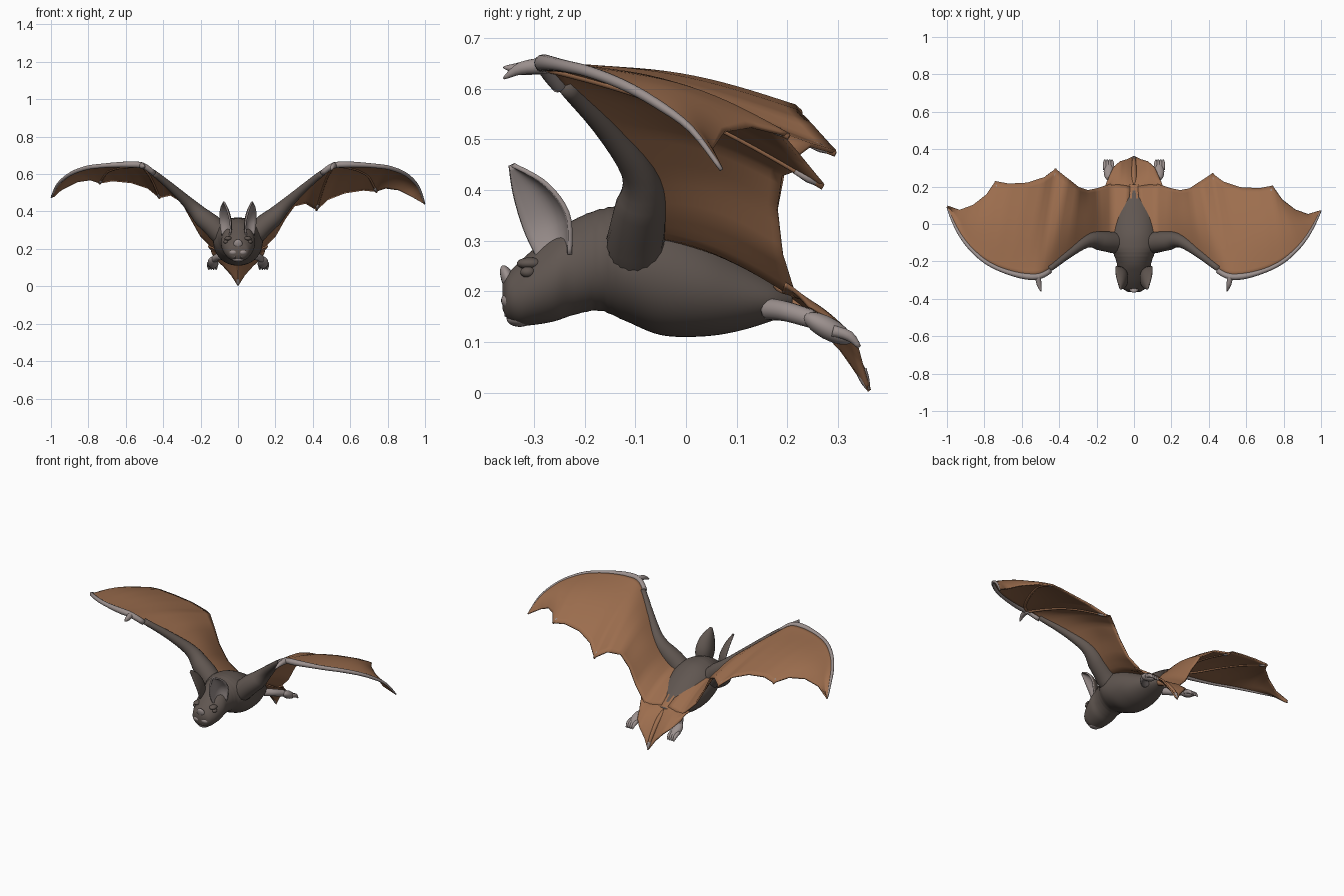
import bpy, math
from mathutils import Vector

if "Cube" in bpy.data.objects:
    bpy.data.objects.remove(bpy.data.objects["Cube"])

def material(name, rgb):
    m = bpy.data.materials.new(name)
    m.diffuse_color = (*rgb, 1)
    m.use_nodes = True
    m.node_tree.nodes["Principled BSDF"].inputs["Base Color"].default_value = m.diffuse_color
    return m

FUR = material("dark fur", (0.118, 0.094, 0.082))
SKIN = material("brown membrane", (0.335, 0.155, 0.076))
GREY = material("pale grey skin", (0.33, 0.28, 0.27))

def spline(pts, u):
    """Catmull-Rom point at u, measured in control points."""
    n = len(pts) - 1
    i = max(0, min(int(u), n - 1))
    t = u - i
    p = [Vector(pts[max(0, min(n, k))]) for k in (i - 1, i, i + 1, i + 2)]
    return 0.5 * (2 * p[1] + (p[2] - p[0]) * t + (2 * p[0] - 5 * p[1] + 4 * p[2] - p[3]) * t * t
                  + (3 * p[1] - p[0] - 3 * p[2] + p[3]) * t ** 3)

def linear(pts, u):
    i = min(int(u), len(pts) - 2)
    return Vector(pts[i]).lerp(Vector(pts[i + 1]), u - i)

def surface(name, rows, mats, closed=False, rule=None, thick=0, mirror=False, back=0):
    """Skin a grid of points; closed rows become a capped tube."""
    n = len(rows[0])
    verts = [tuple(p) for r in rows for p in r]
    faces = []
    for i in range(len(rows) - 1):
        for j in range(n if closed else n - 1):
            k = (j + 1) % n
            faces.append((i * n + j, i * n + k, (i + 1) * n + k, (i + 1) * n + j))
    if closed:
        faces.append(tuple(reversed(range(n))))
        faces.append(tuple(range((len(rows) - 1) * n, len(rows) * n)))
    me = bpy.data.meshes.new(name)
    me.from_pydata(verts, [], faces)
    for m in mats:
        me.materials.append(m)
    for f in me.polygons:
        f.use_smooth = True
        if rule:
            f.material_index = rule(f)
    ob = bpy.data.objects.new(name, me)
    bpy.context.collection.objects.link(ob)
    if thick:
        s = ob.modifiers.new("thickness", 'SOLIDIFY')
        s.thickness, s.offset = thick, 0
        s.material_offset = back
    if mirror:
        ob.modifiers.new("mirror", 'MIRROR')
    return ob

def tube(name, path, radii, mat, mirror=False, sides=12):
    path = [Vector(p) for p in path]
    rows = []
    for i, p in enumerate(path):
        d = (path[min(i + 1, len(path) - 1)] - path[max(i - 1, 0)]).normalized()
        a = d.cross(Vector((0.31, 0.1, 0.94))).normalized()
        b = d.cross(a)
        r = linear([(x, 0) for x in radii], i / (len(path) - 1) * (len(radii) - 1))[0]
        rows.append([p + r * (math.cos(t) * a + math.sin(t) * b)
                     for t in (2 * math.pi * k / sides for k in range(sides))])
    return surface(name, rows, [mat], closed=True, mirror=mirror)

def smooth_path(pts, n=12):
    return [spline(pts, i / n * (len(pts) - 1)) for i in range(n + 1)]

def blob(name, loc, scale, mat, mirror=False, tilt=0):
    bpy.ops.mesh.primitive_uv_sphere_add(segments=20, ring_count=12, radius=1)
    ob = bpy.context.object
    ob.name = name
    for v in ob.data.vertices:
        c = Vector([a * b for a, b in zip(v.co, scale)])
        y, z = c.y, c.z
        c.y, c.z = y * math.cos(tilt) - z * math.sin(tilt), y * math.sin(tilt) + z * math.cos(tilt)
        v.co = c + Vector(loc)
    ob.data.materials.append(mat)
    bpy.ops.object.shade_smooth()
    if mirror:
        ob.modifiers.new("mirror", 'MIRROR')

# Body and head: ellipses along y as (y, centre z, half width, half height)
STATIONS = [(-0.362, 0.19, 0.022, 0.025), (-0.352, 0.190, 0.052, 0.044), (-0.33, 0.195, 0.068, 0.062),
            (-0.30, 0.209, 0.08, 0.075), (-0.26, 0.228, 0.09, 0.087), (-0.22, 0.248, 0.09, 0.094),
            (-0.17, 0.262, 0.105, 0.1), (-0.12, 0.255, 0.13, 0.113), (-0.05, 0.236, 0.132, 0.122),
            (0.03, 0.215, 0.122, 0.104), (0.10, 0.197, 0.10, 0.076), (0.17, 0.185, 0.07, 0.043),
            (0.21, 0.182, 0.035, 0.022)]
rings = []
for i in range(73):
    y, zc, w, h = spline(STATIONS, i / 6)
    ruff = 1 + 0.015 * math.sin((y + 0.22) * 300) * max(0, 1 - abs(y + 0.17) / 0.05)  # neck folds
    rings.append([(w * ruff * math.cos(a), y, zc + h * ruff * math.sin(a)) for a in
                  (-2 * math.pi * k / 48 for k in range(48))])

def back_rule(f):
    x, y, z = f.center
    return int(y > -0.06 and abs(x) > 0.33 * (0.19 - y) and z > 0.33 - 0.7 * max(y - 0.02, 0))
surface("body", rings, [FUR, SKIN], closed=True, rule=back_rule)

# Face details
blob("nose_leaf", (0, -0.348, 0.218), (0.026, 0.014, 0.036), GREY, tilt=0.4)
blob("muzzle_pad", (0.024, -0.343, 0.182), (0.026, 0.022, 0.018), GREY, mirror=True)
blob("lower_lip", (0, -0.328, 0.146), (0.034, 0.026, 0.016), GREY)
blob("brow", (0.052, -0.308, 0.255), (0.02, 0.026, 0.012), FUR, mirror=True)
blob("eye", (0.064, -0.312, 0.238), (0.013, 0.015, 0.011), FUR, mirror=True)
tube("fang", [(0.016, -0.355, 0.172), (0.016, -0.357, 0.15)], [0.005, 0.001], GREY, mirror=True)

# Ears: cupped leaves opening forward and outward
ear = []
across, out = Vector((0.55, 0.8, 0.3)), Vector((0.75, -0.6, -0.2))
for i in range(15):
    t = i / 14
    mid = spline([(0.068, -0.258, 0.262), (0.069, -0.276, 0.335), (0.074, -0.308, 0.4), (0.076, -0.345, 0.448)], t * 3)
    w = spline([(0.036, 0), (0.054, 0), (0.04, 0), (0.005, 0)], t * 3)[0]
    ear.append([mid + across * w * s - out * w * 0.6 * (1 - s * s)
                for s in (k / 5 - 1 for k in range(11))])
ear_ob = surface("ear", ear, [GREY, FUR], thick=0.009, back=1, mirror=True)
if ear_ob.data.polygons[70].normal.dot(out) < 0:
    ear_ob.data.flip_normals()

# Wings: paired leading and trailing edge points, from the body to the tip
LEAD = [(0.05, -0.14, 0.31), (0.12, -0.14, 0.32), (0.18, -0.1, 0.36), (0.25, -0.1, 0.43), (0.35, -0.17, 0.522),
        (0.45, -0.25, 0.605), (0.51, -0.28, 0.645), (0.58, -0.28, 0.651), (0.66, -0.262, 0.649),
        (0.74, -0.232, 0.643), (0.81, -0.19, 0.633), (0.88, -0.125, 0.608), (0.93, -0.06, 0.572),
        (0.97, 0.01, 0.52), (0.998, 0.07, 0.44)]
TRAIL = [(0.02, 0.2, 0.205), (0.12, 0.215, 0.19), (0.2, 0.19, 0.27), (0.25, 0.18, 0.36), (0.3, 0.19, 0.43),
         (0.36, 0.23, 0.445), (0.42, 0.27, 0.41), (0.48, 0.225, 0.465), (0.57, 0.195, 0.5),
         (0.67, 0.19, 0.515), (0.74, 0.203, 0.508), (0.79, 0.13, 0.525), (0.86, 0.075, 0.515),
         (0.93, 0.05, 0.48), (0.998, 0.07, 0.44)]

def wing_point(u, v, side):
    p = spline(LEAD, u).lerp(linear(TRAIL, u), v)
    p.z += 0.03 * math.sin(math.pi * v) * min(1, (14 - u) / 4)
    if side < 0:  # the left wing is held slightly higher and further back
        k = max(0, min(1, (u - 3) / 3))
        tip = max(0, (u - 10) / 4)
        lift = k * max(v ** 1.5, tip ** 3 * 0.8)
        p += Vector((0, 0.025, 0.065 - 0.02 * max(0, min(1, (u - 6) / 4)))) * lift
    p.x *= side
    return p

for side, label in ((1, "right"), (-1, "left")):
    rows = [[wing_point(i / 4, j / 16, side) for j in range(17)] for i in range(57)]
    surface(label + "_wing_membrane", rows, [SKIN, FUR], thick=0.008,
            rule=lambda f: int(f.index % 16 < 3.6 - 0.2 * (f.index // 16)))
    # arm grows out of a broad shoulder and thins towards the wrist
    shoulder = [(x * side, y, z) for x, y, z in
                ((0.04, -0.09, 0.235), (0.075, -0.098, 0.265), (0.11, -0.1, 0.298), (0.145, -0.094, 0.333))]
    tube(label + "_arm", shoulder + [wing_point(2.1 + i / 4, 0.03, side) for i in range(13)],
         [0.06, 0.056, 0.045, 0.033, 0.024, 0.019, 0.016], FUR, sides=20)
    tube(label + "_hand_edge", [wing_point(5 + i / 4, 0, side) for i in range(37)],
         [0.015, 0.017, 0.012, 0.011, 0.009, 0.004], GREY)
    # finger bones running under the membrane, with pale tips
    for n, end in (("outer", 10), ("inner", 6)):
        path = [wing_point(6 + (end - 6) * (i / 20) ** 0.6, i / 20, side) - Vector((0, 0, 0.004))
                for i in range(21)]
        tube(f"{label}_{n}_finger", path, [0.008, 0.006, 0.006], SKIN, sides=8)
        tube(f"{label}_{n}_finger_tip", path[18:], [0.007, 0.009, 0.003], GREY, sides=8)
    # thumb claw
    tube(label + "_thumb", smooth_path([(0.515 * side, -0.275, 0.646), (0.507 * side, -0.325, 0.64),
                                        (0.497 * side, -0.36, 0.62 if side > 0 else 0.642)], 8),
         [0.018, 0.013, 0.002], GREY)

# Tail membrane: from the rump to the scalloped rear edge
FRONT = [(0, 0.16, 0.222), (0.04, 0.17, 0.217), (0.08, 0.18, 0.205), (0.12, 0.19, 0.2), (0.16, 0.195, 0.215)]
REAR = [(0, 0.362, 0.004), (0.035, 0.345, 0.06), (0.075, 0.333, 0.105), (0.11, 0.3, 0.135), (0.135, 0.24, 0.17)]
rows = []
for i in range(17):
    row = []
    for j in range(13):
        p = linear(FRONT, i / 4).lerp(linear(REAR, i / 4), j / 12)
        p.z += 0.028 * math.sin(math.pi * j / 12) * (1 - i / 20)
        row.append(p)
    rows.append(row)
surface("tail_membrane", rows, [SKIN], thick=0.008, mirror=True)
TAIL = [(0, 0.16, 0.195), (0, 0.25, 0.153), (0, 0.315, 0.088), (0, 0.345, 0.045), (0, 0.36, 0.006)]
tube("tail", smooth_path(TAIL), [0.018, 0.015, 0.012, 0.009, 0.003], SKIN)
tube("tail_tip", smooth_path(TAIL[3:], 5), [0.012, 0.01, 0.003], GREY)

# Legs, feet and toes
tube("leg", smooth_path([(0.06, 0.165, 0.165), (0.1, 0.2, 0.16), (0.128, 0.25, 0.145)]),
     [0.022, 0.02, 0.018], GREY, mirror=True)
blob("foot", (0.134, 0.28, 0.127), (0.028, 0.054, 0.022), GREY, mirror=True, tilt=-0.5)
for k in range(4):
    x = 0.115 + 0.013 * k
    tube(f"toe_{k + 1}", smooth_path([(x, 0.29, 0.122), (x + 0.002, 0.322, 0.112), (x + 0.002, 0.342, 0.09)], 6),
         [0.012, 0.011, 0.004], GREY, mirror=True, sides=8)
